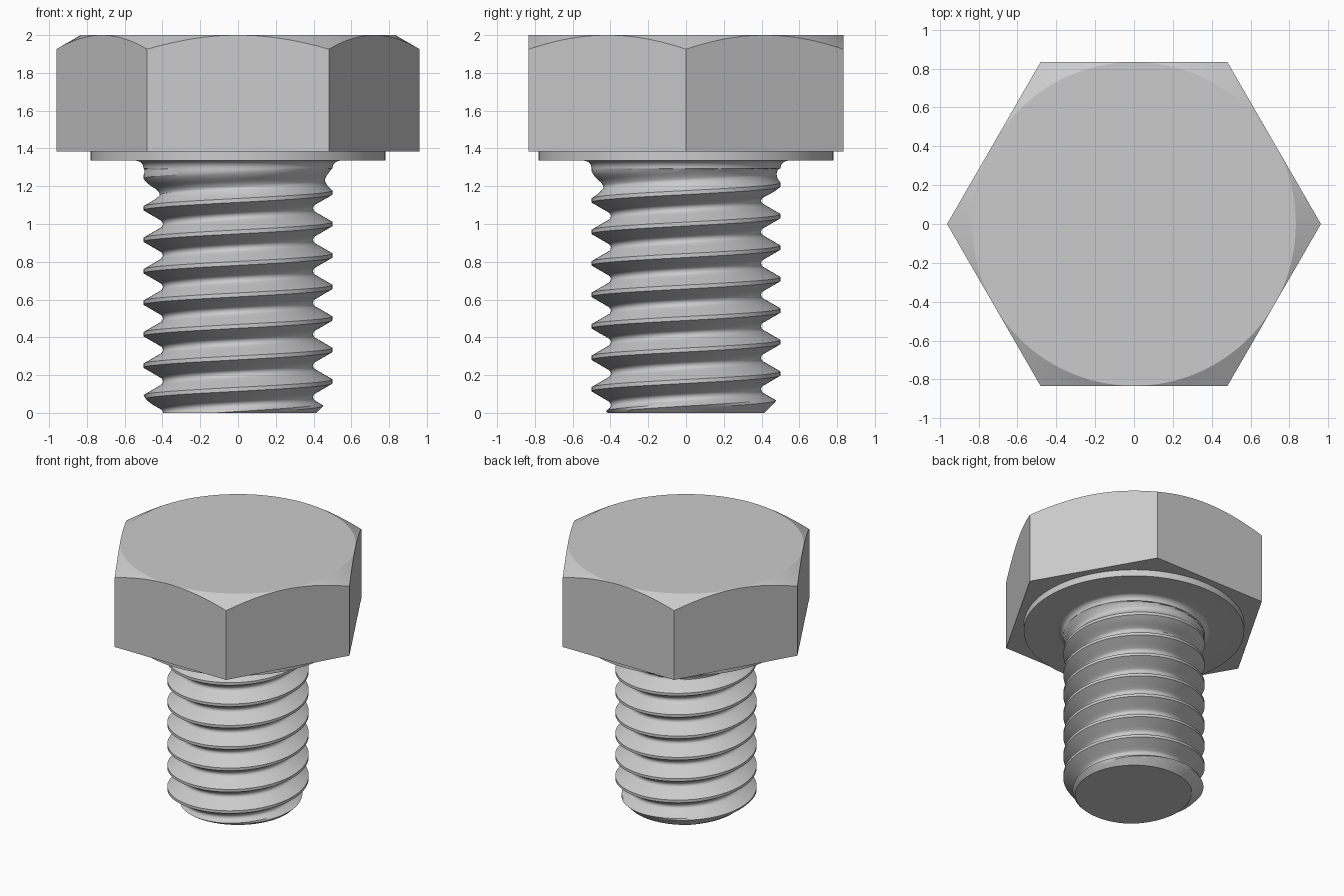
import bpy, bmesh, math

if "Cube" in bpy.data.objects:
    bpy.data.objects.remove(bpy.data.objects["Cube"])

SEG = 120
PITCH, CREST, RHO = 1 / 6, 0.5, 0.024
FLANK = math.tan(math.radians(60))
APOTHEM, HEAD_Z = 0.833, 1.385
SEAT_Z, SHANK_TOP = 1.335, 1.295


def polar(r, a, z):
    return (r * math.cos(a), r * math.sin(a), z)


def skin(bm, rows, closed=True):
    """Join rows of points with quads, then weld collapsed points."""
    vs = [[bm.verts.new(p) for p in row] for row in rows]
    for a, b in zip(vs, vs[1:]):
        n = len(a)
        for i in range(n if closed else n - 1):
            j = (i + 1) % n
            bm.faces.new((a[i], a[j], b[j], b[i]))
    return vs


def finish(name, bm, angle):
    bmesh.ops.remove_doubles(bm, verts=bm.verts, dist=2e-5)
    mesh = bpy.data.meshes.new(name)
    bm.to_mesh(mesh)
    bm.free()
    ob = bpy.data.objects.new(name, mesh)
    bpy.context.collection.objects.link(ob)
    bpy.ops.object.select_all(action='DESELECT')
    ob.select_set(True)
    bpy.context.view_layer.objects.active = ob
    bpy.ops.object.shade_smooth_by_angle(angle=math.radians(angle))
    return ob


# Hex head with a 30 degree conical chamfer
angles = [2 * math.pi * i / SEG for i in range(SEG)]


def hex_radius(a):
    return APOTHEM / math.cos(a % (math.pi / 3) - math.pi / 6)


def chamfer_z(r):
    return 2 - (r - APOTHEM) * math.tan(math.radians(30))


bm = bmesh.new()
rings = skin(bm, [
    [polar(hex_radius(a), a, HEAD_Z) for a in angles],
    [polar(hex_radius(a), a, chamfer_z(hex_radius(a))) for a in angles],
    [polar(APOTHEM, a, 2) for a in angles]])
bm.faces.new(rings[-1])
bm.faces.new(rings[0][::-1])
finish("hex_head", bm, 20)

# Washer face with the fillet that leads into the shank
fillet = SEAT_Z - SHANK_TOP
profile = [(CREST + fillet * (1 - math.cos(t)), SHANK_TOP + fillet * math.sin(t))
           for t in [math.pi / 2 * i / 8 for i in range(9)]]
profile += [(0.78, SEAT_Z), (0.78, HEAD_Z)]
bm = bmesh.new()
skin(bm, [[polar(r, a, z) for a in angles] for r, z in profile])
finish("washer_face", bm, 30)


# Threaded shank: 60 degree thread, rounded root, run-out at top, end chamfer
def thread_radius(u, z):
    d = abs(u)
    v_bottom = CREST - (PITCH / 2 - 0.0104) * FLANK
    if d < RHO * math.cos(math.pi / 6):
        r = v_bottom + 2 * RHO - math.sqrt(RHO ** 2 - d ** 2)
    else:
        r = min(CREST, v_bottom + d * FLANK)
    fade = max(0, min(1, (1.31 - z) / 0.18)) if z < SHANK_TOP - 1e-6 else 0
    return min(CREST - (CREST - r) * fade, 0.415 + z)


half = [0.007, 0.014, 0.0208, 0.034, 0.047, 0.060, PITCH / 2 - 0.0104]
local = [-d for d in reversed(half)] + [0] + half
rows = []
for turn in range(-2, 9):
    for u in local:
        row = []
        for i in range(SEG + 1):
            a = 2 * math.pi * i / SEG
            centre = PITCH * (turn + 0.5 + i / SEG)
            z = max(0, min(SHANK_TOP, centre + u))
            # locate the clamped height within its own thread turn
            k = (z / PITCH - i / SEG) % 1 - 0.5
            row.append(polar(thread_radius(k * PITCH, z), a, z))
        rows.append(row)
bm = bmesh.new()
skin(bm, rows, closed=False)
bmesh.ops.remove_doubles(bm, verts=bm.verts, dist=2e-5)
rim = [e for e in bm.edges if e.is_boundary and all(v.co.z < 1e-5 for v in e.verts)]
bmesh.ops.edgeloop_fill(bm, edges=rim)
bmesh.ops.recalc_face_normals(bm, faces=bm.faces)
finish("threaded_shank", bm, 30)
